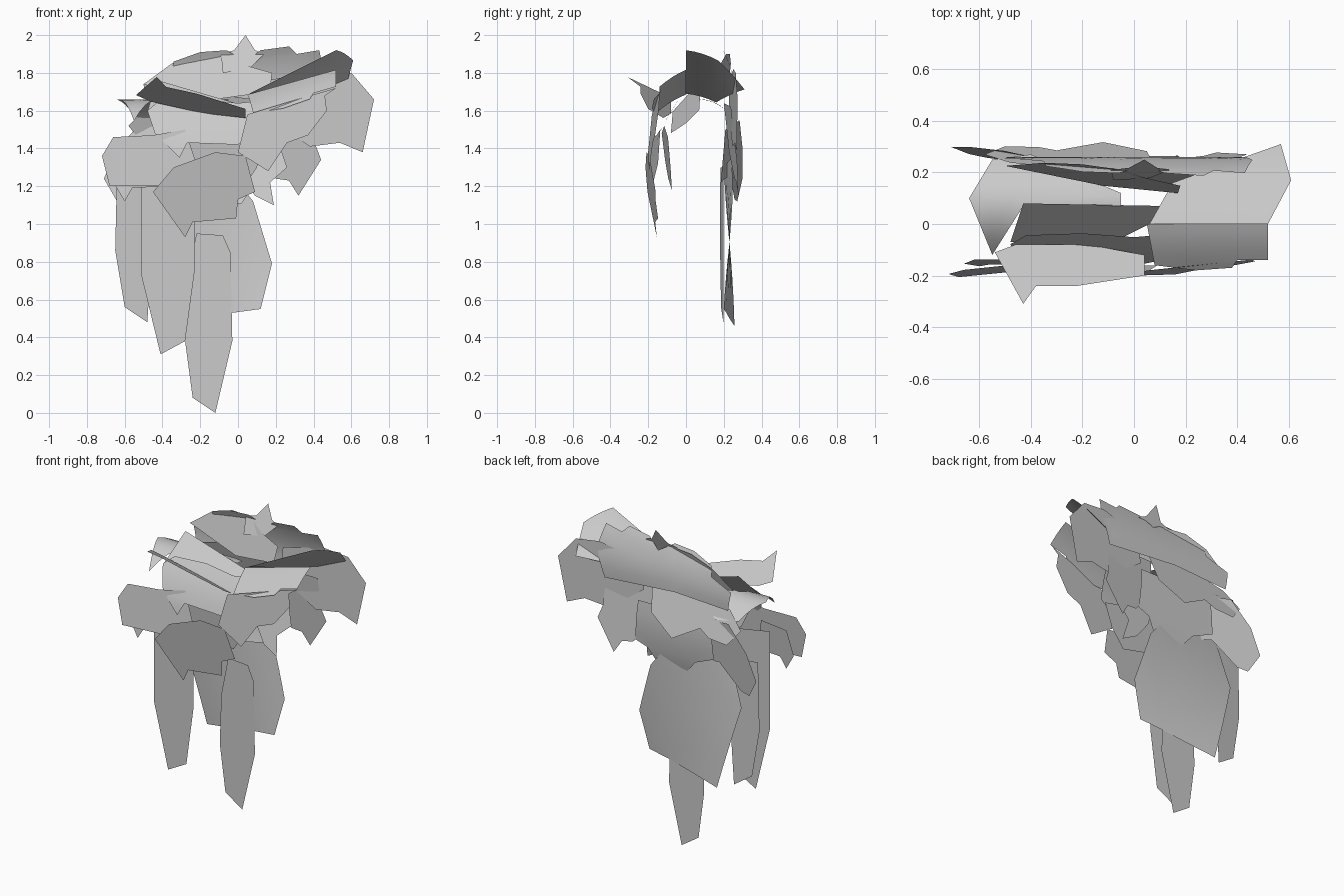
import bpy
import bmesh

starter = bpy.data.objects.get("Cube")
if starter:
    bpy.data.objects.remove(starter, do_unlink=True)

# One plain grey for every sheet
leaf_grey = bpy.data.materials.new("leaf_grey")
leaf_grey.use_nodes = True
shade = (0.6, 0.6, 0.6, 1)
leaf_grey.diffuse_color = shade
leaf_grey.node_tree.nodes["Principled BSDF"].inputs["Base Color"].default_value = shade


def sheet(name, outline, depth, across=0, lean=0, bow=0, twist=0, roof=False):
    """Thin sheet from an outline in hundredths of a unit.

    A hanging sheet has an (x, z) outline and its depth is y.
    A roof sheet has an (x, y) outline and its depth is z.
    The depth is tilted by across and lean, curved by bow and wrung by twist.
    """
    points = [(a / 100, b / 100) for a, b in outline]
    columns, rows = zip(*points)
    middle_a = (min(columns) + max(columns)) / 2
    middle_b = (min(rows) + max(rows)) / 2

    bm = bmesh.new()
    bm.faces.new([bm.verts.new((a, b, 0)) for a, b in points])
    bmesh.ops.triangulate(bm, faces=bm.faces[:])
    bmesh.ops.subdivide_edges(bm, edges=bm.edges[:], cuts=3, use_grid_fill=True)
    for vert in bm.verts:
        a, b = vert.co.x, vert.co.y
        da, db = a - middle_a, b - middle_b
        d = depth + across * da + lean * db + bow * db * db + twist * da * db
        vert.co = (a, b, d) if roof else (a, d, b)
    bmesh.ops.recalc_face_normals(bm, faces=bm.faces[:])

    mesh = bpy.data.meshes.new(name)
    bm.to_mesh(mesh)
    bm.free()
    mesh.materials.append(leaf_grey)
    mesh.shade_smooth()
    obj = bpy.data.objects.new(name, mesh)
    bpy.context.scene.collection.objects.link(obj)
    return obj


# Long strands hanging at the back, and one at the front
sheet("pointed_strand",
      [(-22, 95), (-27, 70), (-28, 38), (-24, 8), (-12, 0), (-3, 38), (-4, 85), (-8, 94)],
      depth=0.215)
sheet("wide_strand",
      [(-55, 100), (-40, 46), (-3, 53), (12, 55), (18, 79), (8, 112), (-10, 135), (-45, 130)],
      depth=0.23, twist=0.28)
sheet("outer_strand",
      [(-64, 130), (-65, 86), (-60, 56), (-48, 48), (-46, 80), (-48, 130)],
      depth=0.19, across=0.1)
sheet("front_strand",
      [(-51, 135), (-51, 72), (-41, 31), (-28, 38), (-23, 75), (-23, 130)],
      depth=-0.125)

# Front leaves
sheet("front_outer_leaf",
      [(-72, 136), (-66, 146), (-45, 147), (-28, 150), (-22, 132), (-40, 120), (-68, 120)],
      depth=-0.17, across=0.1, lean=0.1)
sheet("front_lower_leaf",
      [(-45, 117), (-28, 93), (-24, 101), (-1, 103), (0, 113), (9, 117), (4, 136), (-12, 138),
       (-34, 130)],
      depth=-0.18, across=0.08, lean=-0.15)
sheet("front_side_tip",
      [(-66, 122), (-60, 112), (-56, 119), (-40, 120), (-44, 140), (-62, 138)],
      depth=-0.15, lean=0.1)
sheet("front_inner_leaf",
      [(-38, 148), (-32, 134), (-20, 124), (2, 118), (10, 130), (14, 146), (-10, 152)],
      depth=-0.1, lean=-0.1, across=0.06)
sheet("front_middle_leaf",
      [(-48, 160), (-44, 148), (-31, 135), (-27, 143), (0, 142), (14, 150), (18, 166),
       (0, 164), (-20, 166), (-42, 165)],
      depth=-0.13, lean=0.45, bow=1)
sheet("front_right_leaf",
      [(5, 158), (28, 165), (52, 172), (46, 168), (47, 160), (37, 147), (26, 143), (16, 128),
       (0, 138)],
      depth=-0.17, across=0.08, lean=0.08)

# Back leaves
sheet("back_outer_leaf",
      [(-71, 124), (-64, 112), (-57, 113), (-40, 126), (-20, 122), (-18, 150), (-50, 155),
       (-64, 140)],
      depth=0.25, across=-0.22, lean=0.1)
sheet("back_lower_leaf",
      [(-38, 128), (-24, 122), (-12, 108), (2, 111), (10, 123), (18, 126), (16, 152), (-36, 152)],
      depth=0.26, lean=0.1, bow=-0.5)
sheet("back_middle_leaf",
      [(5, 148), (8, 166), (-20, 170), (-48, 162), (-58, 152), (-50, 142), (-37, 143), (-30, 147),
       (-12, 137)],
      depth=0.265, lean=-0.32)
sheet("back_small_leaf",
      [(2, 125), (9, 115), (19, 110), (17, 122), (26, 130), (20, 148), (4, 148)],
      depth=0.17, lean=0.25)
sheet("back_hanging_leaf",
      [(20, 124), (27, 123), (32, 115), (44, 134), (41, 142), (40, 162), (4, 164), (6, 138)],
      depth=0.245, lean=-0.1, across=0.1)
sheet("back_right_leaf",
      [(72, 166), (66, 138), (54, 143), (38, 141), (14, 158), (16, 176), (44, 182), (60, 180)],
      depth=0.25, across=0.08)

# Ragged crown along the back
sheet("crown_fan",
      [(-50, 174), (-35, 180), (-34, 186), (-20, 191), (-6, 192), (4, 186), (12, 192), (27, 194),
       (31, 190), (43, 192), (46, 178), (40, 160), (-10, 164), (-48, 162)],
      depth=0.25, lean=-0.2, bow=-1)
sheet("crown_fold",
      [(-50, 174), (-35, 185), (-20, 190), (-6, 190), (4, 184), (18, 180), (17, 170), (-12, 166)],
      depth=0.19, across=-0.14, lean=0.3)
sheet("crown_spike",
      [(-9, 190), (-2, 192), (4, 200), (9, 192), (14, 190), (6, 182), (-8, 180)],
      depth=0.21, lean=0.4)

# Sheets arching over the top
sheet("roof_right",
      [(6, 0), (52, 0), (61, 17), (57, 31), (40, 25), (15, 16)],
      depth=1.74, across=0.5, lean=-0.75, bow=-1.2, roof=True)
sheet("roof_right_front",
      [(5, 0), (52, 0), (52, -14), (40, -14), (38, -17), (24, -18), (8, -16)],
      depth=1.70, across=0.28, lean=0.7, bow=-1.5, roof=True)
sheet("roof_middle",
      [(-43, 8), (11, 7), (6, 0), (-10, -8), (-48, -7)],
      depth=1.60, across=-0.27, lean=1.2, roof=True)
sheet("roof_left",
      [(-64, 10), (-55, 25), (-40, 27), (-5, 12), (-5, 7), (-43, 7), (-55, -12)],
      depth=1.66, bow=-3, roof=True)
sheet("roof_front_crest",
      [(-54, -11), (-43, -31), (-38, -24), (-22, -24), (4, -20), (4, -12), (-18, -8), (-46, -8)],
      depth=1.67, across=-0.22, lean=-0.6, roof=True)
